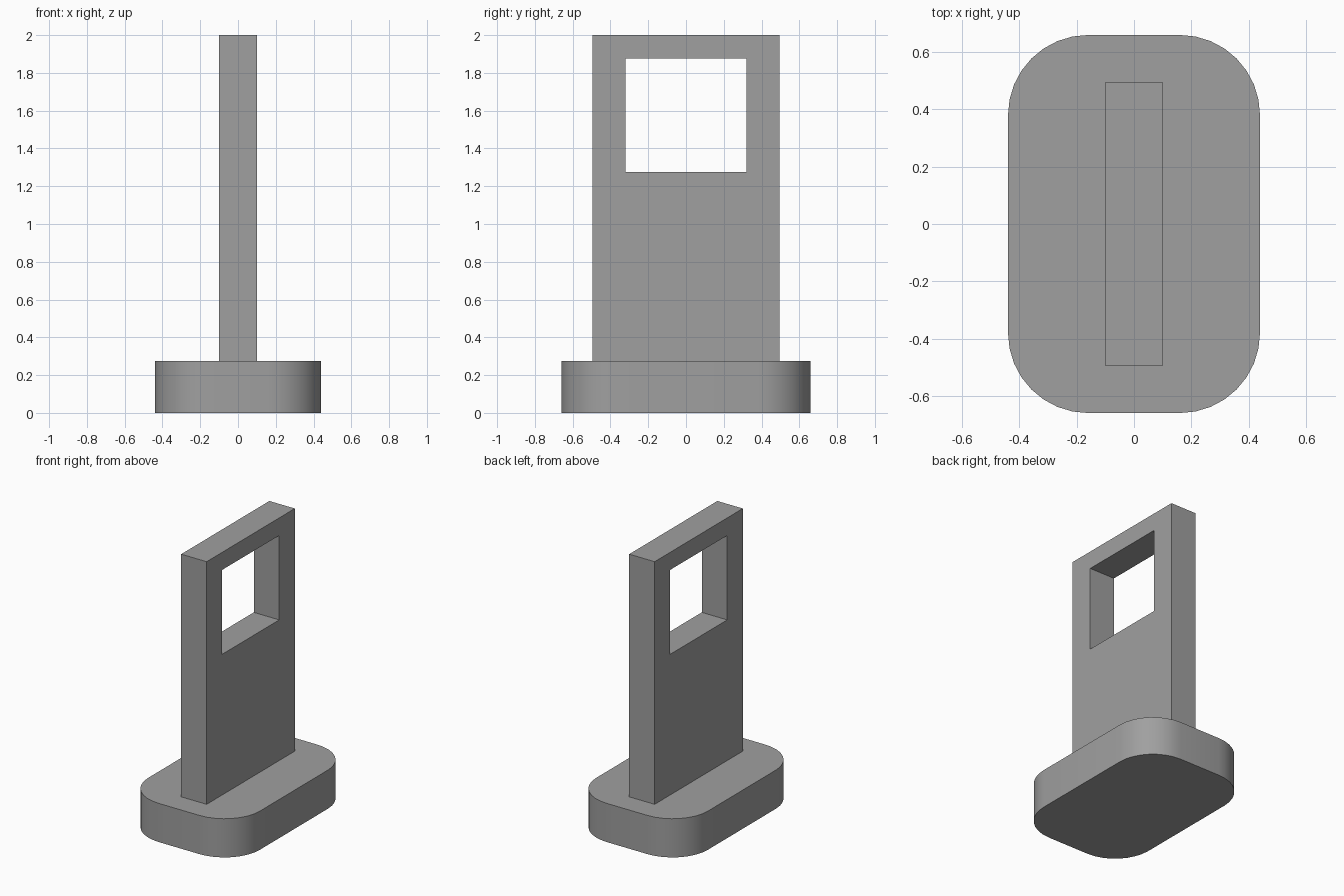
import bpy, bmesh, math

if "Cube" in bpy.data.objects:
    bpy.data.objects.remove(bpy.data.objects["Cube"])

grey = bpy.data.materials.new("mid_grey")
grey.diffuse_color = (0.35, 0.35, 0.35, 1)
grey.use_nodes = True
grey.node_tree.nodes["Principled BSDF"].inputs["Base Color"].default_value = grey.diffuse_color

BASE_TOP = 0.275


def finish(bm, name):
    bmesh.ops.recalc_face_normals(bm, faces=bm.faces[:])
    mesh = bpy.data.meshes.new(name)
    bm.to_mesh(mesh)
    bm.free()
    mesh.materials.append(grey)
    obj = bpy.data.objects.new(name, mesh)
    bpy.context.collection.objects.link(obj)
    return obj


def extrude(bm, faces, offset):
    geo = bmesh.ops.extrude_face_region(bm, geom=faces)["geom"]
    verts = [v for v in geo if isinstance(v, bmesh.types.BMVert)]
    bmesh.ops.translate(bm, verts=verts, vec=offset)


# Base: slab with rounded vertical corners
half_x, half_y, radius, steps = 0.44, 0.66, 0.28, 8
bm = bmesh.new()
outline = []
for i, (sx, sy) in enumerate([(1, 1), (-1, 1), (-1, -1), (1, -1)]):
    for k in range(steps + 1):
        a = math.pi / 2 * (i + k / steps)
        outline.append(bm.verts.new((sx * (half_x - radius) + radius * math.cos(a),
                                     sy * (half_y - radius) + radius * math.sin(a), 0)))
extrude(bm, [bm.faces.new(outline)], (0, 0, BASE_TOP))
base = finish(bm, "base")
bpy.context.view_layer.objects.active = base
base.select_set(True)
bpy.ops.object.shade_smooth_by_angle(angle=math.radians(30))

# Upright plate: rectangular frame profile with a window, extruded across x
bm = bmesh.new()


def rectangle(y, z0, z1):
    return [bm.verts.new((-0.10, py, pz))
            for py, pz in [(-y, z0), (y, z0), (y, z1), (-y, z1)]]


outer = rectangle(0.495, BASE_TOP, 2.0)
inner = rectangle(0.32, 1.275, 1.875)
ring = [bm.faces.new((outer[i], outer[(i + 1) % 4], inner[(i + 1) % 4], inner[i]))
        for i in range(4)]
extrude(bm, ring, (0.20, 0, 0))
finish(bm, "upright_plate")
